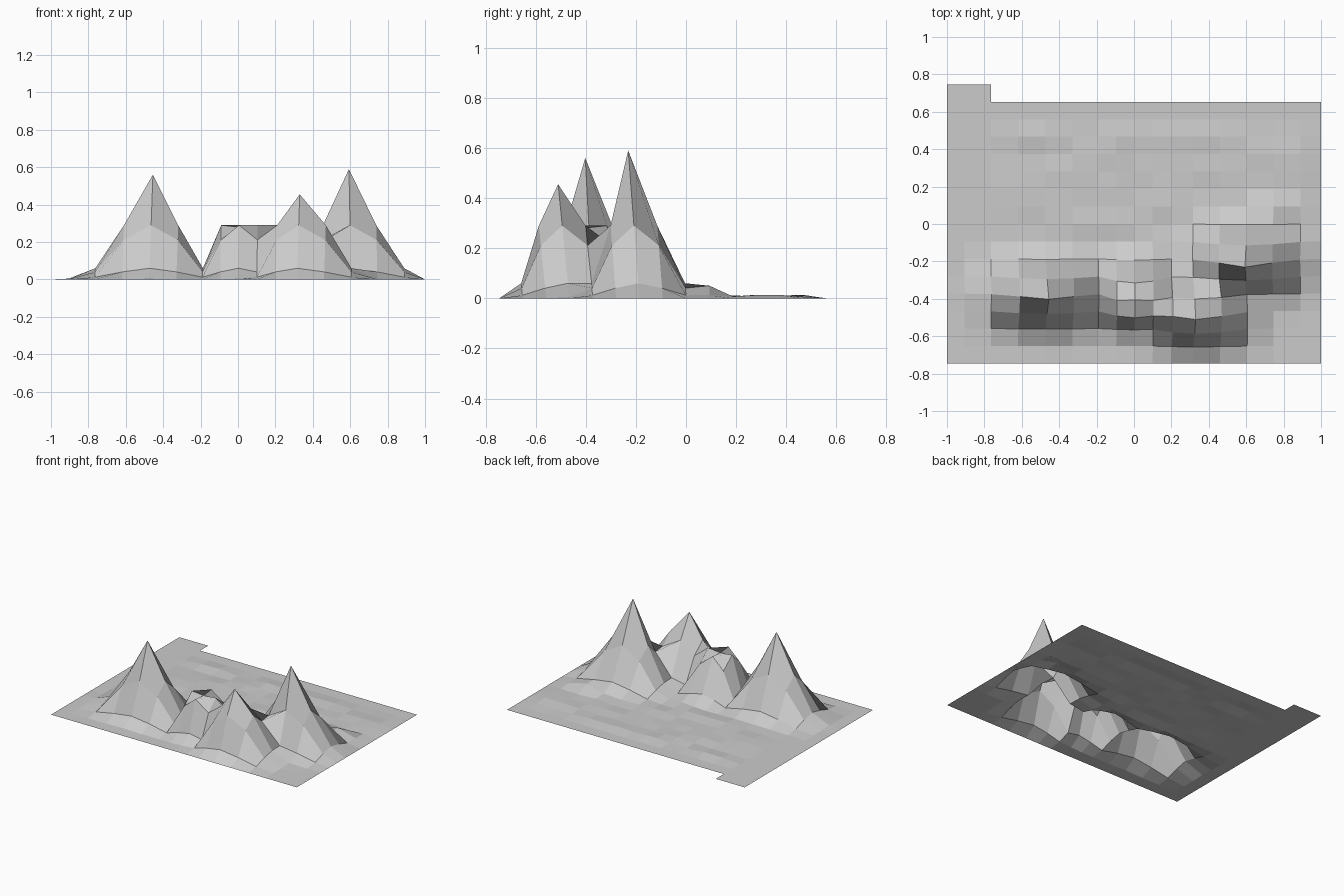
import bpy, bmesh, random
from math import hypot

random.seed(4)
cube = bpy.data.objects.get("Cube")
if cube:
    bpy.data.objects.remove(cube)

# Stone grey
stone = bpy.data.materials.new("stone_grey")
stone.use_nodes = True
GREY = (0.6, 0.6, 0.6, 1)
stone.diffuse_color = GREY
stone.node_tree.nodes["Principled BSDF"].inputs["Base Color"].default_value = GREY

# Uneven grid columns, even rows
columns = [-1, -.905, -.765, -.62, -.475, -.33, -.19, -.095, 0,
           .1, .2, .315, .46, .605, .745, .89, 1]
ROWS = 15
FRONT, STEP = -.745, .0932

# Mountains: column, row, peak height, sideways shift, forward shift
mountains = [(4, 4, .56, .02, -.03), (8, 4, .28, .005, -.035),
             (11, 3, .455, .015, -.045), (13, 6, .59, -.012, -.045)]

# Slope heights by distance in grid cells from the peak
slope = [(1, .29), (1.42, .21), (2, .06), (2.24, .04), (2.83, .012), (3.1, 0)]


def height(distance, peak):
    d0, h0 = 0, peak
    for d1, h1 in slope:
        if distance <= d1:
            return h0 + (h1 - h0) * (distance - d0) / (d1 - d0)
        d0, h0 = d1, h1
    return 0


def ground_point(i, j):
    x, y = columns[i], FRONT + STEP * j
    # Shallow ripples behind the mountains
    z = 0
    if 3 <= i <= 15 and 7 <= j <= 13:
        z = random.uniform(0, .014)
    if (i, j) == (14, 9):
        z = .05
    best = z
    for ci, cj, peak, dx, dy in mountains:
        h = height(hypot(i - ci, j - cj), peak)
        if h > best:
            best = h
            x = columns[i] + dx * h / peak
            y = FRONT + STEP * j + dy * h / peak
    if i in (0, len(columns) - 1) or j in (0, ROWS):
        return columns[i], FRONT + STEP * j, 0
    return x, y, best


# Terrain sheet, with a small tab of extra cells at the back right corner
bm = bmesh.new()
verts = {}
for j in range(ROWS + 2):
    for i in range(len(columns)):
        if j <= ROWS or i <= 2:
            p = ground_point(i, j) if j <= ROWS else (columns[i], FRONT + STEP * j, 0)
            verts[i, j] = bm.verts.new(p)
for i, j in verts:
    corners = [(i, j), (i + 1, j), (i + 1, j + 1), (i, j + 1)]
    if all(c in verts for c in corners):
        bm.faces.new([verts[c] for c in corners])

mesh = bpy.data.meshes.new("mountain_terrain")
bm.to_mesh(mesh)
bm.free()
mesh.materials.append(stone)
terrain = bpy.data.objects.new("mountain_terrain", mesh)
bpy.context.collection.objects.link(terrain)
